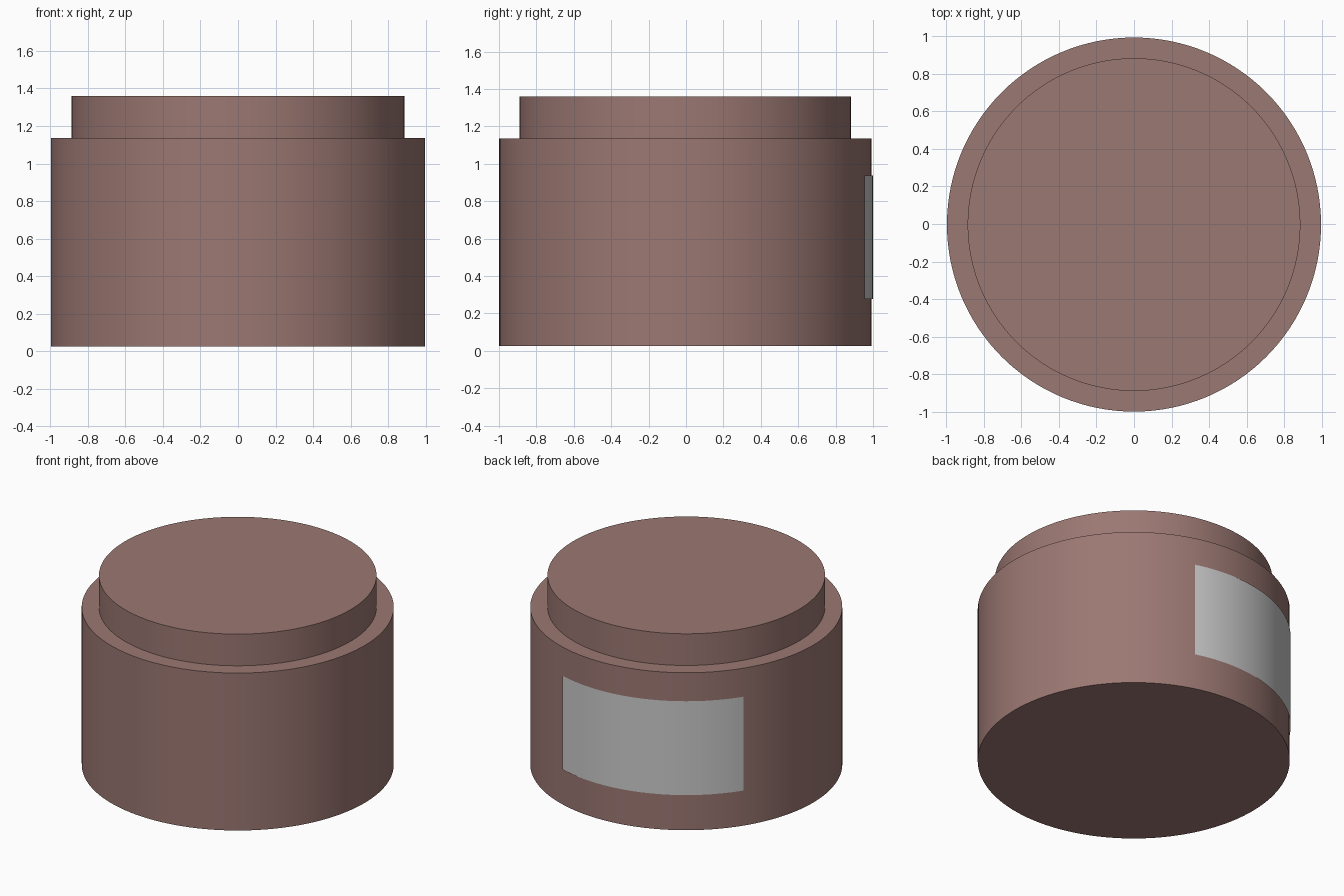
import bpy, bmesh, math

if "Cube" in bpy.data.objects:
    bpy.data.objects.remove(bpy.data.objects["Cube"])

CENTER_Y = -0.003
SEGMENTS = 128

brown = bpy.data.materials.new("brown")
brown.diffuse_color = (0.33, 0.188, 0.17, 1)
brown.use_nodes = True
brown.node_tree.nodes["Principled BSDF"].inputs["Base Color"].default_value = brown.diffuse_color


def smooth(obj):
    bpy.ops.object.select_all(action="DESELECT")
    obj.select_set(True)
    bpy.context.view_layer.objects.active = obj
    bpy.ops.object.shade_smooth_by_angle(angle=math.radians(30))


def cylinder(name, radius, z0, z1):
    bpy.ops.mesh.primitive_cylinder_add(
        vertices=SEGMENTS, radius=radius, depth=z1 - z0,
        location=(0, CENTER_Y, (z0 + z1) / 2))
    obj = bpy.context.object
    obj.name = name
    obj.data.materials.append(brown)
    smooth(obj)


def curved_sheet(name, radius, z0, z1, start, end, steps=48):
    """Outward-facing paper-thin arc around the z axis."""
    bm = bmesh.new()
    columns = []
    for i in range(steps + 1):
        a = math.radians(start + (end - start) * i / steps)
        x, y = radius * math.cos(a), radius * math.sin(a)
        columns.append([bm.verts.new((x, y, z)) for z in (z0, z1)])
    for a, b in zip(columns, columns[1:]):
        bm.faces.new((a[0], b[0], b[1], a[1]))
    mesh = bpy.data.meshes.new(name)
    bm.to_mesh(mesh)
    bm.free()
    obj = bpy.data.objects.new(name, mesh)
    obj.location.y = CENTER_Y
    bpy.context.collection.objects.link(obj)
    smooth(obj)


# Wide jar body and narrower lid
cylinder("jar_body", 0.996, 0.027, 1.136)
cylinder("lid", 0.886, 1.136, 1.359)

# Grey label wrapped round the back left
curved_sheet("label", 1.002, 0.277, 0.938, 73.0, 146.4)
